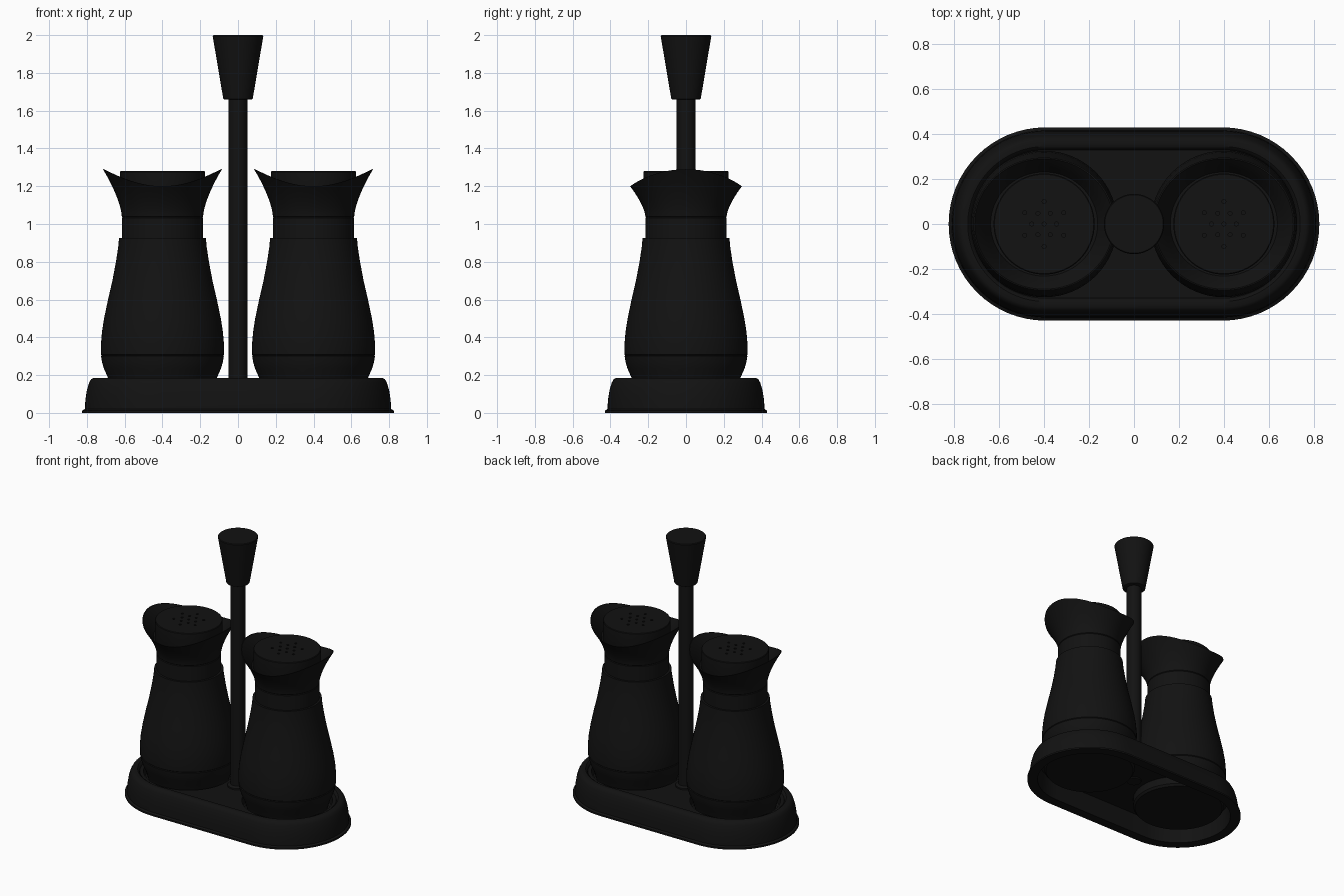
import bpy, bmesh, math
from math import cos, sin, pi, radians

if "Cube" in bpy.data.objects:
    bpy.data.objects.remove(bpy.data.objects["Cube"])

black = bpy.data.materials.new("black")
black.diffuse_color = (0.006, 0.006, 0.006, 1)
black.use_nodes = True
black.node_tree.nodes["Principled BSDF"].inputs["Base Color"].default_value = black.diffuse_color
SEG = 64
X = 0.4          # shaker centre distance


def loft(name, rings, loc=(0, 0, 0), cap_start=True, cap_end=True):
    """Skin a list of equally sized point rings."""
    bm = bmesh.new()
    vs = [[bm.verts.new(p) for p in ring] for ring in rings]
    n = len(vs[0])
    for a, b in zip(vs, vs[1:]):
        for i in range(n):
            j = (i + 1) % n
            bm.faces.new((a[i], a[j], b[j], b[i]))
    if cap_start:
        bm.faces.new(vs[0][::-1])
    if cap_end:
        bm.faces.new(vs[-1])
    bmesh.ops.recalc_face_normals(bm, faces=bm.faces)
    me = bpy.data.meshes.new(name)
    bm.to_mesh(me)
    bm.free()
    ob = bpy.data.objects.new(name, me)
    ob.location = loc
    me.materials.append(black)
    bpy.context.collection.objects.link(ob)
    return ob


def circle(r, z, n=SEG, cx=0, cy=0):
    return [(cx + r * cos(2 * pi * i / n), cy + r * sin(2 * pi * i / n), z) for i in range(n)]


def lathe(name, profile, loc=(0, 0, 0), **kw):
    return loft(name, [circle(r, z) for r, z in profile], loc, **kw)


def stadium(r, z, n=32, cx=0.395):
    pts = []
    for side, start in ((1, -pi / 2), (-1, pi / 2)):
        for i in range(n + 1):
            a = start + pi * i / n
            pts.append((side * cx + r * cos(a), r * sin(a), z))
    return pts


def cut(ob, cutters):
    for c in cutters:
        c.hide_render = True
        m = ob.modifiers.new("cut", 'BOOLEAN')
        m.operation = 'DIFFERENCE'
        m.solver = 'EXACT'
        m.object = c
    bpy.context.view_layer.update()
    dg = bpy.context.evaluated_depsgraph_get()
    me = bpy.data.meshes.new_from_object(ob.evaluated_get(dg))
    ob.modifiers.clear()
    ob.data = me
    for c in cutters:
        bpy.data.objects.remove(c)


# Base: hollow stadium tray with a bottom flange
base = loft("base_tray", [stadium(r, z) for r, z in [
    (0.35, 0.14), (0.36, 0), (0.43, 0), (0.43, 0.012), (0.416, 0.02), (0.413, 0.07),
    (0.405, 0.12), (0.393, 0.16), (0.383, 0.178), (0.37, 0.185), (0.345, 0.185),
    (0.335, 0.178), (0.33, 0.165)]])
cut(base, [lathe("well_cutter", [(0.302, 0.1), (0.302, 0.25)], (s * X, 0, 0)) for s in (-1, 1)])

for s, side in ((-1, "left"), (1, "right")):
    loc = (s * X, 0, 0)
    # Round well under the tray
    lathe(side + "_well", [(0.29, 0.085), (0.302, 0.095), (0.302, 0.165), (0.312, 0.165),
                           (0.312, 0.085), (0.30, 0.07)], loc)
    # Shaker body
    lathe(side + "_shaker_body", [
        (0.25, 0.09), (0.265, 0.1), (0.275, 0.14), (0.29, 0.19), (0.31, 0.235), (0.32, 0.27),
        (0.325, 0.3), (0.321, 0.304), (0.325, 0.308), (0.326, 0.36), (0.32, 0.43), (0.309, 0.5),
        (0.288, 0.6), (0.265, 0.7), (0.246, 0.8), (0.234, 0.88), (0.23, 0.925), (0.21, 0.925)], loc)
    # Neck and flared collar with a wavy two-spout rim
    rings = [circle(0.215, 0.92), circle(0.215, 1.032), circle(0.211, 1.036), circle(0.215, 1.04)]

    def rim_ring(t, inset=0.0):
        out = []
        for i in range(SEG):
            a = 2 * pi * i / SEG
            c2 = cos(a) ** 2
            zr, rr = 1.2 + 0.09 * c2, 0.296 + 0.019 * c2
            r = 0.215 + (rr - 0.215) * t ** 1.5 - inset
            out.append((r * cos(a), r * sin(a), 1.04 + (zr - 1.04) * t))
        return out
    rings += [rim_ring(k / 10) for k in range(1, 11)]
    rings += [rim_ring(1, 0.006), rim_ring(0.85, 0.01), rim_ring(0.7, 0.01), rim_ring(0.5, 0.012)]
    loft(side + "_shaker_collar", rings, loc)
    # Perforated cap
    cap = lathe(side + "_shaker_cap", [(0.21, 1.08), (0.225, 1.12), (0.225, 1.276), (0.221, 1.28)], loc)
    spots = [(0, 0)] + [(d * cos(radians(60 * k + o)), d * sin(radians(60 * k + o)))
                        for d, o in ((0.055, 0), (0.1, 30)) for k in range(6)]
    cut(cap, [loft("hole_cutter", [circle(0.009, z, 10, x, y) for z in (1.25, 1.3)], loc)
              for x, y in spots])

# Central post, its foot ring and the tapered knob
lathe("post", [(0.05, 0.13), (0.05, 1.68)])
lathe("post_foot", [(0.07, 0.15), (0.07, 0.175), (0.06, 0.183), (0.045, 0.185)])
lathe("knob", [(0.072, 1.66), (0.078, 1.663), (0.134, 1.995), (0.13, 2.0)])

# Smooth shading with crisp edges
bpy.ops.object.select_all(action='DESELECT')
for ob in bpy.context.scene.objects:
    ob.select_set(True)
    bpy.context.view_layer.objects.active = ob
bpy.ops.object.shade_smooth_by_angle(angle=radians(35))
